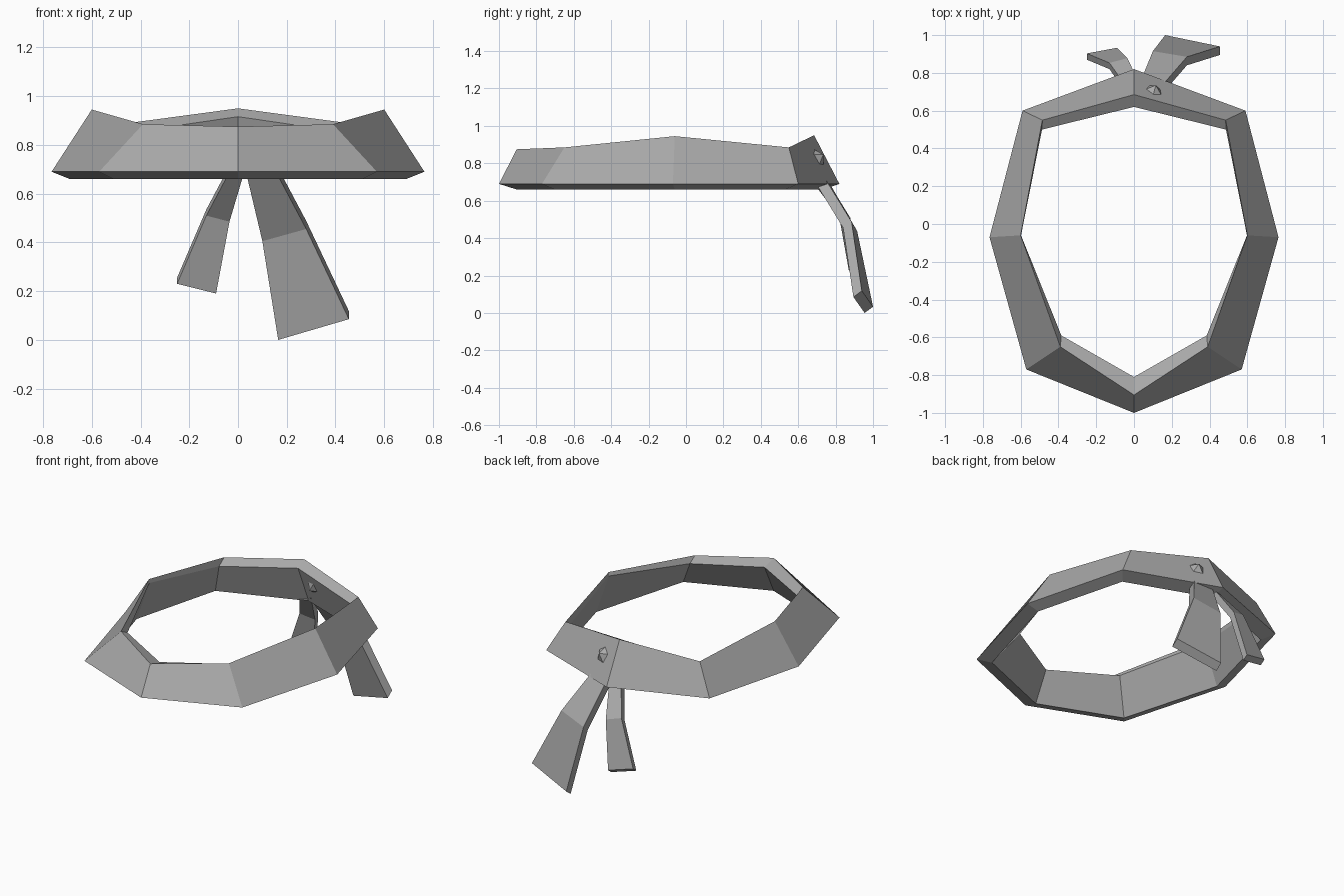
import bpy
import bmesh
from mathutils import Matrix

old = bpy.data.objects.get("Cube")
if old:
    bpy.data.objects.remove(old, do_unlink=True)

cloth = bpy.data.materials.new("grey_cloth")
cloth.use_nodes = True
grey = (0.40, 0.40, 0.40, 1)
cloth.diffuse_color = grey
cloth.node_tree.nodes["Principled BSDF"].inputs["Base Color"].default_value = grey


def finish(bm, name):
    bmesh.ops.recalc_face_normals(bm, faces=bm.faces)
    mesh = bpy.data.meshes.new(name)
    bm.to_mesh(mesh)
    bm.free()
    mesh.materials.append(cloth)
    obj = bpy.data.objects.new(name, mesh)
    bpy.context.collection.objects.link(obj)
    return obj


def loft(name, sections, closed):
    """Skin four-sided cross-sections, as a ring or a capped strip."""
    bm = bmesh.new()
    rings = [[bm.verts.new(p) for p in s] for s in sections]
    pairs = list(zip(rings, rings[1:]))
    if closed:
        pairs.append((rings[-1], rings[0]))
    else:
        bm.faces.new(rings[0])
        bm.faces.new(rings[-1])
    for a, b in pairs:
        for i in range(4):
            j = (i + 1) % 4
            bm.faces.new((a[i], a[j], b[j], b[i]))
    return finish(bm, name)


# Headband: each section is outer rim, crest, inner bevel, underside
half = [
    [(0, -1, .69), (0, -.905, .875), (0, -.81, .85), (0, -.905, .66)],
    [(.57, -.77, .69), (.39, -.65, .885), (.385, -.59, .855), (.51, -.70, .66)],
    [(.765, -.07, .69), (.60, -.06, .945), (.598, -.06, .92), (.69, -.06, .66)],
    [(.59, .60, .69), (.485, .55, .885), (.487, .50, .845), (.535, .53, .66)],
    [(0, .82, .69), (0, .685, .95), (0, .62, .916), (0, .73, .66)],
]
mirrored = [[(-x, y, z) for x, y, z in s] for s in half[3:0:-1]]
loft("headband", half + mirrored, True)


# Tails: each row gives the left and right edge of the inner face
def tail(name, rows, depth, rise):
    sections = []
    for a, b in rows:
        back = [(x, y + depth, z + rise) for x, y, z in (b, a)]
        sections.append([a, b] + back)
    loft(name, sections, False)


tail("long_tail", [
    ((.03, .70, .70), (.15, .69, .70)),
    ((.10, .87, .405), (.28, .84, .455)),
    ((.165, .955, .0), (.455, .895, .085)),
], .045, .033)
tail("short_tail", [
    ((-.045, .70, .67), (.02, .73, .67)),
    ((-.13, .82, .51), (-.035, .845, .485)),
    ((-.25, .87, .23), (-.09, .90, .19)),
], .033, .025)

# Knot: a small faceted lump through the back of the band
bm = bmesh.new()
bmesh.ops.create_icosphere(bm, subdivisions=1, radius=1)
bm.transform(Matrix.Translation((.10, .675, .82)) @ Matrix.Diagonal((.055, .07, .06, 1)))
finish(bm, "knot")
